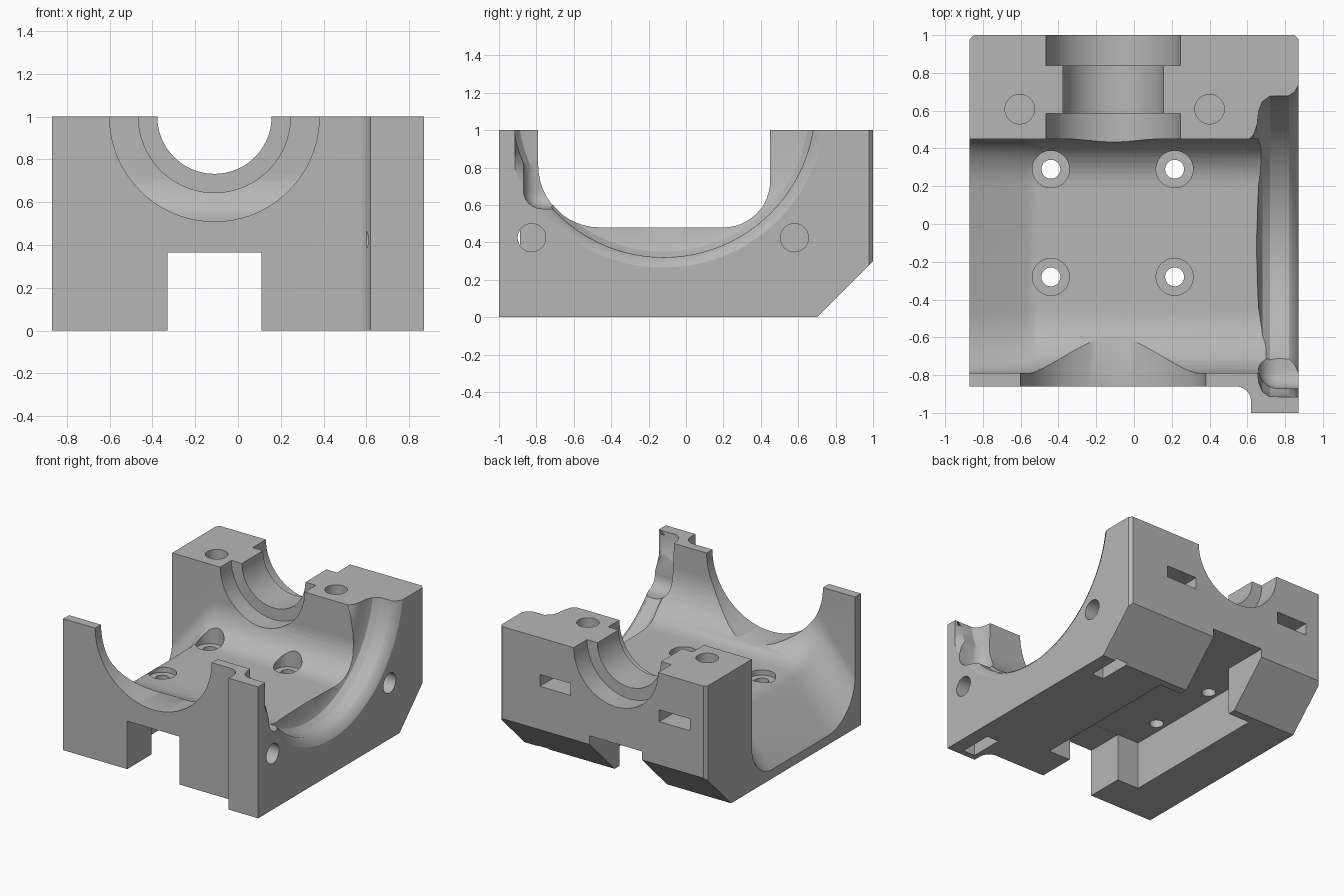
import bpy, bmesh, math
from mathutils import Vector

if "Cube" in bpy.data.objects:
    bpy.data.objects.remove(bpy.data.objects["Cube"])

grey = bpy.data.materials.new("plain_grey")
grey.use_nodes = True
COLOUR = (0.47, 0.47, 0.47, 1)
grey.diffuse_color = COLOUR
grey.node_tree.nodes["Principled BSDF"].inputs["Base Color"].default_value = COLOUR


def loft(name, rings):
    """Closed solid through a list of matching point rings."""
    bm = bmesh.new()
    loops = [[bm.verts.new(p) for p in ring] for ring in rings]
    n = len(loops[0])
    for a, b in zip(loops, loops[1:]):
        for i in range(n):
            j = (i + 1) % n
            bm.faces.new((a[i], a[j], b[j], b[i]))
    bm.faces.new(loops[0][::-1])
    bm.faces.new(loops[-1])
    bmesh.ops.recalc_face_normals(bm, faces=bm.faces)
    mesh = bpy.data.meshes.new(name)
    bm.to_mesh(mesh)
    bm.free()
    obj = bpy.data.objects.new(name, mesh)
    bpy.context.collection.objects.link(obj)
    return obj


def place(axis, t, u, v):
    return {"x": (t, u, v), "y": (u, t, v), "z": (u, v, t)}[axis]


def prism(name, axis, outline, a, b):
    return loft(name, [[place(axis, t, u, v) for u, v in outline] for t in (a, b)])


def arc(u, v, r, start, end, steps=12):
    angles = [math.radians(start + (end - start) * i / steps) for i in range(steps + 1)]
    return [(u + r * math.cos(k), v + r * math.sin(k)) for k in angles]


def rod(name, axis, u, v, r, a, b, sides=48):
    return prism(name, axis, arc(u, v, r, 0, 360 - 360 / sides, sides - 1), a, b)


def box(name, x0, x1, y0, y1, z0, z1):
    return prism(name, "z", [(x0, y0), (x1, y0), (x1, y1), (x0, y1)], z0, z1)


def bevel(obj, width, segments, rule):
    bm = bmesh.new()
    bm.from_mesh(obj.data)
    edges = [e for e in bm.edges if rule(e)]
    bmesh.ops.bevel(bm, geom=edges, offset=width, segments=segments,
                    profile=0.5, affect="EDGES")
    bm.to_mesh(obj.data)
    bm.free()


# Block with sloped lower back and trimmed back corners
body = prism("bearing_block", "x", [(-1, 0), (0.7, 0), (1, 0.3), (1, 1), (-1, 1)], -0.87, 0.87)
bevel(body, 0.022, 1, lambda e: all(v.co.y > 0.99 for v in e.verts)
      and abs(e.verts[0].co.x - e.verts[1].co.x) < 0.01)
body.data.materials.append(grey)
cutters = []
add = cutters.append

# Front recess with a rounded inner corner
add(prism("front_recess", "z", [(-1.2, -0.86)] + arc(0.54, -0.94, 0.08, 90, 0)
          + [(0.62, -1.2), (-1.2, -1.2)], -0.2, 1.2))

# Main trough, dropping away toward the open side
trough = ([(-0.79, 1.3)] + arc(-0.46, 0.81, 0.33, 180, 270)
          + arc(0.2, 0.73, 0.25, 270, 360) + [(0.45, 1.3)])
steps = [(-0.95, 0.51), (-0.58, 0.05), (-0.54, 0.015), (-0.5, 0), (0.7, 0)]
add(loft("trough", [[(x, y, z if z > 1.2 else z - drop) for y, z in trough]
                    for x, drop in steps]))

# Round groove with a flared rim
groove = [(0.59, 0.5), (0.6, 0.575), (0.635, 0.61), (0.652, 0.66), (0.66, 0.73),
          (0.68, 0.78), (0.72, 0.808), (0.82, 0.81), (0.85, 0.83), (0.87, 0.865), (0.9, 0.9)]
add(loft("side_groove", [[(x, max(y, -0.915), z) for y, z in
                          arc(-0.12, 1.13, r, 0, 356.25, 95)] for x, r in groove]))
corner = box("corner_relief", 0.66, 1.1, -0.87, -0.5, 0.58, 1.3)
bevel(corner, 0.1, 6, lambda e: all(v.co.x < 0.7 for v in e.verts)
      or all(v.co.z < 0.6 and v.co.y < -0.8 for v in e.verts))
add(corner)

# Stepped half-round seats
for name, r, a, b in [("front_seat", 0.49, -1.2, -0.45), ("middle_bore", 0.267, 0.3, 1.2),
                      ("inner_seat", 0.355, 0.3, 0.585), ("outer_seat", 0.355, 0.84, 1.2)]:
    add(rod(name, "y", -0.11, 1, r, a, b, 96))

# Underside channel and its wider pocket
add(box("under_channel", -0.33, 0.11, -1.2, 1.2, -0.2, 0.365))
add(box("under_pocket", -0.515, 0.295, -0.57, 0.64, -0.2, 0.366))

# Counterbored floor holes
for x in (-0.44, 0.215):
    for y in (-0.28, 0.29):
        add(rod("counterbore", "z", x, y, 0.098, 0.44, 0.72))
        add(rod("floor_hole", "z", x, y, 0.05, 0.2, 0.6))

# Top bolt holes with nut slots from the back
for x in (-0.605, 0.4):
    add(rod("top_hole", "z", x, 0.608, 0.078, 0.45, 1.2))
    add(box("back_nut_slot", x - 0.13, x + 0.13, 0.49, 1.2, 0.63, 0.72))

# Side bolt holes with nut slots from below
for y in (-0.825, 0.58):
    add(rod("side_hole", "x", y, 0.425, 0.075, 0.6, 1.1))
    add(box("bottom_nut_slot", 0.66, 0.76, y - 0.13, y + 0.13, -0.2, 0.53))

# Cut everything in turn
for cutter in cutters:
    mod = body.modifiers.new(cutter.name, "BOOLEAN")
    mod.operation = "DIFFERENCE"
    mod.solver = "EXACT"
    mod.object = cutter
    cutter.hide_render = True
graph = bpy.context.evaluated_depsgraph_get()
result = bpy.data.meshes.new_from_object(body.evaluated_get(graph))
body.modifiers.clear()
body.data = result
result.materials.clear()
result.materials.append(grey)
for face in result.polygons:
    face.material_index = 0
for cutter in cutters:
    bpy.data.objects.remove(cutter)

bpy.ops.object.select_all(action="DESELECT")
body.select_set(True)
bpy.context.view_layer.objects.active = body
bpy.ops.object.shade_smooth_by_angle(angle=math.radians(28))
